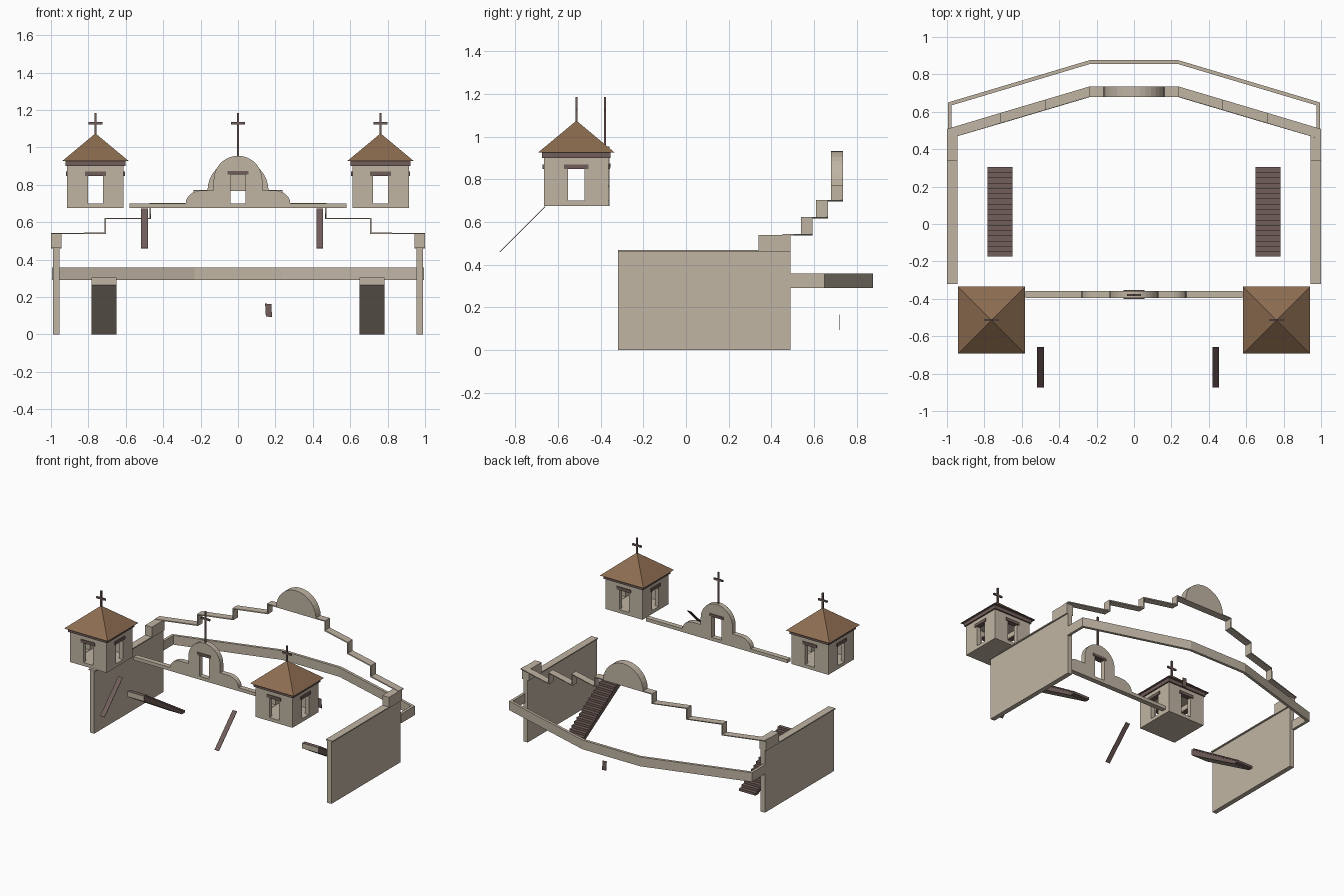
import bpy, bmesh, math
from mathutils import Vector

if "Cube" in bpy.data.objects:
    bpy.data.objects.remove(bpy.data.objects["Cube"])


def material(name, rgb):
    m = bpy.data.materials.new(name)
    m.diffuse_color = (*rgb, 1)
    m.use_nodes = True
    m.node_tree.nodes["Principled BSDF"].inputs["Base Color"].default_value = m.diffuse_color
    return m


PLASTER = material("tan_plaster", (0.53, 0.46, 0.37))
WOOD = material("dark_wood", (0.165, 0.112, 0.103))
ROOF = material("brown_roof", (0.26, 0.15, 0.08))


def finish(name, bm, *mats):
    bmesh.ops.recalc_face_normals(bm, faces=bm.faces)
    me = bpy.data.meshes.new(name)
    bm.to_mesh(me)
    bm.free()
    for m in mats:
        me.materials.append(m)
    ob = bpy.data.objects.new(name, me)
    bpy.context.collection.objects.link(ob)
    return ob


def box(name, lo, hi, mat):
    bm = bmesh.new()
    bmesh.ops.create_cube(bm, size=1)
    lo, hi = Vector(lo), Vector(hi)
    for v in bm.verts:
        v.co = (lo + hi) / 2 + v.co * (hi - lo)
    return finish(name, bm, mat)


def block(name, c, half, z0, z1, mat):
    """Box from a plan centre, plan half sizes and a height range."""
    return box(name, (c[0] - half[0], c[1] - half[1], z0),
               (c[0] + half[0], c[1] + half[1], z1), mat)


def prism(name, pts, offset, *mats):
    """Extrude a flat outline along an offset."""
    bm = bmesh.new()
    f = bm.faces.new([bm.verts.new(p) for p in pts])
    r = bmesh.ops.extrude_face_region(bm, geom=[f])
    moved = [v for v in r["geom"] if isinstance(v, bmesh.types.BMVert)]
    bmesh.ops.translate(bm, verts=moved, vec=offset)
    return finish(name, bm, *mats)


def strip(name, a, b, thick, mat, offset=0):
    """Ribbon between two matching point lists, given some thickness."""
    bm = bmesh.new()
    va, vb = ([bm.verts.new(p) for p in q] for q in (a, b))
    for i in range(len(a) - 1):
        bm.faces.new((va[i], va[i + 1], vb[i + 1], vb[i]))
    ob = finish(name, bm, mat)
    s = ob.modifiers.new("thickness", "SOLIDIFY")
    s.thickness, s.offset, s.use_even_offset = thick, offset, True
    return ob


def cut(ob, lo, hi):
    c = box(ob.name + "_cutter", lo, hi, PLASTER)
    c.hide_render = True
    c.hide_viewport = True
    c.display_type = "WIRE"
    m = ob.modifiers.new("opening", "BOOLEAN")
    m.operation, m.solver, m.object = "DIFFERENCE", "EXACT", c


def arc(cx, cz, r, a0, a1, n, y, rz=None):
    return [(cx + r * math.cos(math.radians(a0 + (a1 - a0) * i / n)), y,
             cz + (rz or r) * math.sin(math.radians(a0 + (a1 - a0) * i / n)))
            for i in range(n + 1)]


def cross(name, x, y, z0):
    block(name + "_post", (x, y), (0.006, 0.005), z0, 1.185, WOOD)
    block(name + "_arm", (x, y), (0.037, 0.005), 1.122, 1.135, WOOD)


for s, side in ((-1, "left"), (1, "right")):
    # side wall with coping and raised back end
    block(side + "_wall", (s * 0.9725, 0.085), (0.0175, 0.405), 0, 0.46, PLASTER)
    block(side + "_wall_coping", (s * 0.9725, 0.01), (0.0275, 0.33), 0.46, 0.468, PLASTER)
    block(side + "_wall_raised_end", (s * 0.9725, 0.415), (0.0275, 0.075), 0.46, 0.54, PLASTER)

    # bell tower, hollow with a window on each face
    cx, cy, h = s * 0.762, -0.514, 0.151
    t = block(side + "_tower", (cx, cy), (h, h), 0.675, 0.91, PLASTER)
    cut(t, (cx - 0.12, cy - 0.12, 0.698), (cx + 0.12, cy + 0.12, 0.89))
    cut(t, (cx - 0.039, cy - 0.3, 0.70), (cx + 0.039, cy + 0.3, 0.855))
    cut(t, (cx - 0.3, cy - 0.039, 0.70), (cx + 0.3, cy + 0.039, 0.855))
    for k in (-1, 1):
        block(side + "_tower_lintel", (cx, cy + k * 0.14), (0.057, 0.018), 0.848, 0.87, WOOD)
        block(side + "_tower_lintel", (cx + k * 0.14, cy), (0.018, 0.057), 0.848, 0.87, WOOD)
    block(side + "_tower_fascia", (cx, cy), (0.161, 0.161), 0.90, 0.926, WOOD)

    # pyramid roof with dark underside
    bm = bmesh.new()
    base = [bm.verts.new((cx + i * 0.179, cy + j * 0.179, 0.926))
            for i, j in ((-1, -1), (1, -1), (1, 1), (-1, 1))]
    top = bm.verts.new((cx, cy, 1.075))
    bm.faces.new(base).material_index = 1
    for i in range(4):
        bm.faces.new((base[i], base[(i + 1) % 4], top))
    finish(side + "_tower_roof", bm, ROOF, WOOD)
    cross(side + "_tower_cross", cx, cy, 1.07)

    # stair climbing towards the front, plastered underneath
    n, y0, length, height = 17, 0.305, 0.48, 0.305
    pts = []
    for i in range(n):
        z = height * (i + 1) / n
        pts += [(y0 - length * i / n, z), (y0 - length * (i + 1) / n, z)]
    pts += [(y0 - length, height - 0.04), (y0 - 0.035, 0), (y0, 0)]
    x0 = s * 0.716 - 0.067
    st = prism(side + "_stair", [(x0, y, z) for y, z in pts], (0.134, 0, 0), WOOD, PLASTER)
    for f in st.data.polygons:
        if f.normal.y < -0.1:
            f.material_index = 1

    # leaning plank in front
    px = -0.5 if s < 0 else 0.437
    strip(side + "_plank", [(px - 0.018, -0.873, 0.46), (px - 0.018, -0.66, 0.673)],
          [(px + 0.018, -0.873, 0.46), (px + 0.018, -0.66, 0.673)], 0.003, WOOD)

# front bell gable
yf = -0.395
half = [(0.58, yf, 0.675), (0.58, yf, 0.70)]
half += arc(0.195, 0.70, 0.085, 0, 90, 6, yf, 0.07)
half += [(0.13, yf, 0.77)] + arc(0, 0.825, 0.13, 0, 80, 8, yf)
outline = half + [(0, yf, 0.955)] + [(-x, y, z) for x, y, z in reversed(half)]
gable = prism("front_gable", outline, (0, 0.037, 0), PLASTER)
cut(gable, (-0.04, -0.5, 0.70), (0.04, -0.3, 0.86))
box("gable_lintel", (-0.057, -0.4, 0.855), (0.057, -0.353, 0.875), WOOD)
cross("gable_cross", 0, -0.38, 0.95)


# stepped coping of the back parapet
def back_y(x):
    return 0.735 - 0.227 * max(0, abs(x) - 0.235) / 0.765


steps = [(-1, 0.54), (-0.71, 0.54), (-0.71, 0.62), (-0.47, 0.62),
         (-0.47, 0.70), (-0.235, 0.70), (-0.235, 0.77)]
path = steps + [(-x, z) for x, z in reversed(steps)]
strip("back_coping", [(x, back_y(x), z) for x, z in path],
      [(x, back_y(x) - 0.055, z) for x, z in path], 0.007, PLASTER)

# half-round crest on the back parapet
prism("back_crest", arc(0, 0.77, 0.163, 0, 180, 16, 0.68), (0, 0.055, 0), PLASTER)

# low band running around the back
plan = [(-0.985, 0.49), (-0.985, 0.642), (-0.235, 0.866),
        (0.235, 0.866), (0.985, 0.642), (0.985, 0.49)]
strip("back_band", [(x, y, 0.29) for x, y in plan],
      [(x, y, 0.358) for x, y in plan], 0.02, PLASTER)

# small back plate
prism("back_plate", [(0.145, 0.72, 0.165), (0.178, 0.72, 0.162),
                     (0.182, 0.72, 0.093), (0.149, 0.72, 0.096)], (0, 0.003, 0), WOOD)
